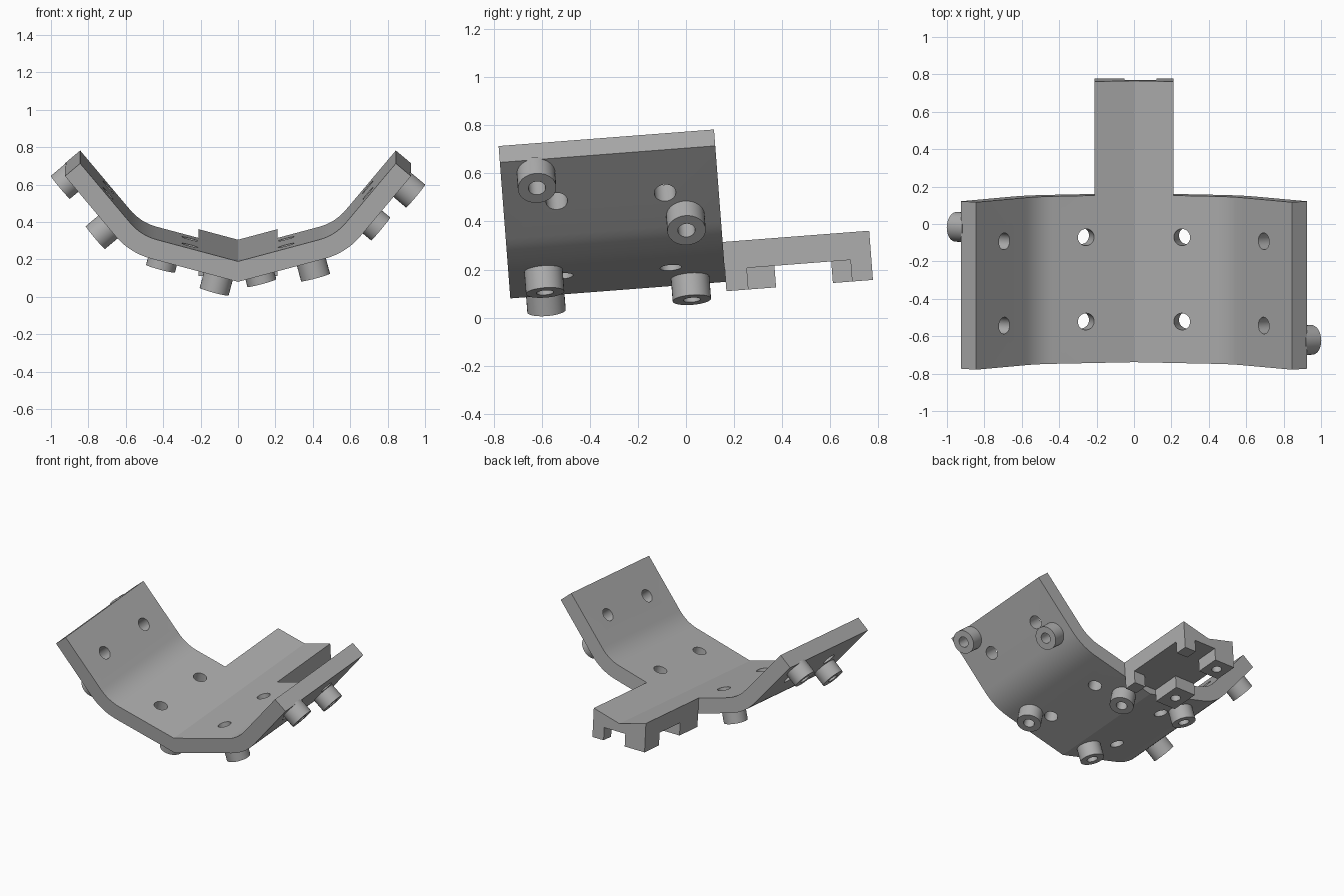
import bpy, bmesh, math
from mathutils import Vector, Matrix

cube = bpy.data.objects.get("Cube")
if cube:
    bpy.data.objects.remove(cube)

TILT = math.radians(4.4)
Y_FRONT, Y_BACK, Y_END = -0.722, 0.176, 0.787
Y_MID = (Y_FRONT + Y_BACK) / 2
INNER, OUTER = math.radians(15), math.radians(50)   # slopes of the two panels
THICK = 0.106
LOW = Vector((0, 0.136))        # underside at the centre line
TIP = Vector((0.925, 0.703))    # underside at the wing tip

grey = bpy.data.materials.new("plain_grey")
grey.use_nodes = True
COLOR = (0.42, 0.42, 0.42, 1)
grey.diffuse_color = COLOR
grey.node_tree.nodes["Principled BSDF"].inputs["Base Color"].default_value = COLOR


def make(name, bm):
    bmesh.ops.recalc_face_normals(bm, faces=bm.faces)
    mesh = bpy.data.meshes.new(name)
    bm.to_mesh(mesh)
    bm.free()
    mesh.materials.append(grey)
    obj = bpy.data.objects.new(name, mesh)
    bpy.context.collection.objects.link(obj)
    obj.rotation_euler.x = TILT
    return obj


def extrude(name, profile, y0, y1):
    """Extrude an x/z outline along y."""
    bm = bmesh.new()
    face = bm.faces.new([bm.verts.new((x, y0, z)) for x, z in profile])
    new = bmesh.ops.extrude_face_region(bm, geom=[face])["geom"]
    verts = [v for v in new if isinstance(v, bmesh.types.BMVert)]
    bmesh.ops.translate(bm, verts=verts, vec=(0, y1 - y0, 0))
    return make(name, bm)


def box(name, x0, x1, y0, y1, z0, z1):
    return extrude(name, [(x0, z0), (x1, z0), (x1, z1), (x0, z1)], y0, y1)


def rod(name, start, direction, radius, a, b):
    """Cylinder between distances a and b from start along direction."""
    bm = bmesh.new()
    turn = Vector((0, 0, 1)).rotation_difference(direction).to_matrix().to_4x4()
    place = Matrix.Translation(start + direction * (a + b) / 2) @ turn
    bmesh.ops.create_cone(bm, cap_ends=True, segments=32, radius1=radius,
                          radius2=radius, depth=b - a, matrix=place)
    return make(name, bm)


def cut(obj, cutter):
    cutter.hide_render = True
    bpy.context.view_layer.objects.active = obj
    mod = obj.modifiers.new("cut", 'BOOLEAN')
    mod.operation, mod.solver, mod.object = 'DIFFERENCE', 'EXACT', cutter
    bpy.ops.object.modifier_apply(modifier=mod.name)
    bpy.data.objects.remove(cutter)


def heading(angle):
    return Vector((math.cos(angle), math.sin(angle)))


def cross_point(p, a, q, b):
    """Meeting point of two lines given by point and slope angle."""
    d, e = heading(a), heading(b)
    t = ((q.x - p.x) * e.y - (q.y - p.y) * e.x) / (d.x * e.y - d.y * e.x)
    return p + d * t


def bend(corner, reach, steps=8):
    """Rounded corner between the inner and outer panel."""
    a, b = corner - heading(INNER) * reach, corner + heading(OUTER) * reach
    ts = [i / steps for i in range(steps + 1)]
    return [a * (1 - t) ** 2 + corner * 2 * t * (1 - t) + b * t * t for t in ts]


def underside(side, angle, x, y):
    """Point on the underside of a panel and its outward direction."""
    base = LOW if angle == INNER else TIP
    z = base.y + (x - base.x) * math.tan(angle)
    normal = Vector((side * math.sin(angle), 0, -math.cos(angle)))
    return Vector((side * x, y, z)), normal


# Bent plate: half outline, then mirrored
top = LOW + Vector((0, THICK / math.cos(INNER)))
tip_top = TIP + Vector((-math.sin(OUTER), math.cos(OUTER))) * THICK
lower = bend(cross_point(LOW, INNER, TIP, OUTER), 0.12) + [TIP]
upper = bend(cross_point(top, INNER, tip_top, OUTER), 0.09) + [tip_top]
half = lower + upper[::-1]
mirrored = [Vector((-p.x, p.y)) for p in half[::-1]]
plate = extrude("bent_plate", [LOW] + half + [top] + mirrored, Y_FRONT, Y_BACK)

# Through holes square to each panel
for side in (-1, 1):
    for angle, x in ((INNER, 0.284), (OUTER, 0.775)):
        for dy in (-0.226, 0.226):
            point, normal = underside(side, angle, x, Y_MID + dy)
            cut(plate, rod("hole_cutter", point, normal, 0.045, -0.2, 0.06))

# Hollow bosses, alternating front and back across the plate
bosses = []
for side in (-1, 1):
    spots = ((INNER, 0.103, 1), (INNER, 0.39, -1), (OUTER, 0.69, 1), (OUTER, 0.877, -1))
    for angle, x, end in spots:
        point, normal = underside(side, angle, x, Y_MID + side * end * 0.303)
        boss = rod("boss", point, normal, 0.08, -0.01, 0.095)
        cut(boss, rod("bore_cutter", point, normal, 0.036, 0.0, 0.2))
        bosses.append(boss)

# Rear arm with a V-shaped top that carries on from the plate
HALF, FLAT, FOOT = 0.21, 0.187, 0.097
edge = top.y + HALF * math.tan(INNER)
arm = extrude("rear_arm", [(-HALF, FLAT), (HALF, FLAT), (HALF, edge), (0, top.y),
                           (-HALF, edge)], Y_BACK, Y_END)

# Feet below the arm: wide drilled ones on one side, narrow ones on the other
feet = []
for y0, y1 in ((Y_BACK, 0.383), (0.62, Y_END)):
    foot = box("wide_foot", -HALF, -0.05, y0, y1, FOOT, FLAT)
    centre = Vector((-0.13, (y0 + y1) / 2, FOOT))
    cut(foot, rod("drill_cutter", centre, Vector((0, 0, 1)), 0.033, -0.05, 0.07))
    feet.append(foot)
for y0, y1 in ((Y_BACK, 0.268), (0.70, Y_END)):
    feet.append(box("narrow_foot", 0.12, HALF, y0, y1, FOOT, FLAT))

# Smooth the bends and round walls, keep the edges sharp
bpy.ops.object.select_all(action='DESELECT')
for obj in [plate, arm] + bosses + feet:
    obj.select_set(True)
bpy.context.view_layer.objects.active = plate
bpy.ops.object.shade_smooth_by_angle(angle=math.radians(25))
